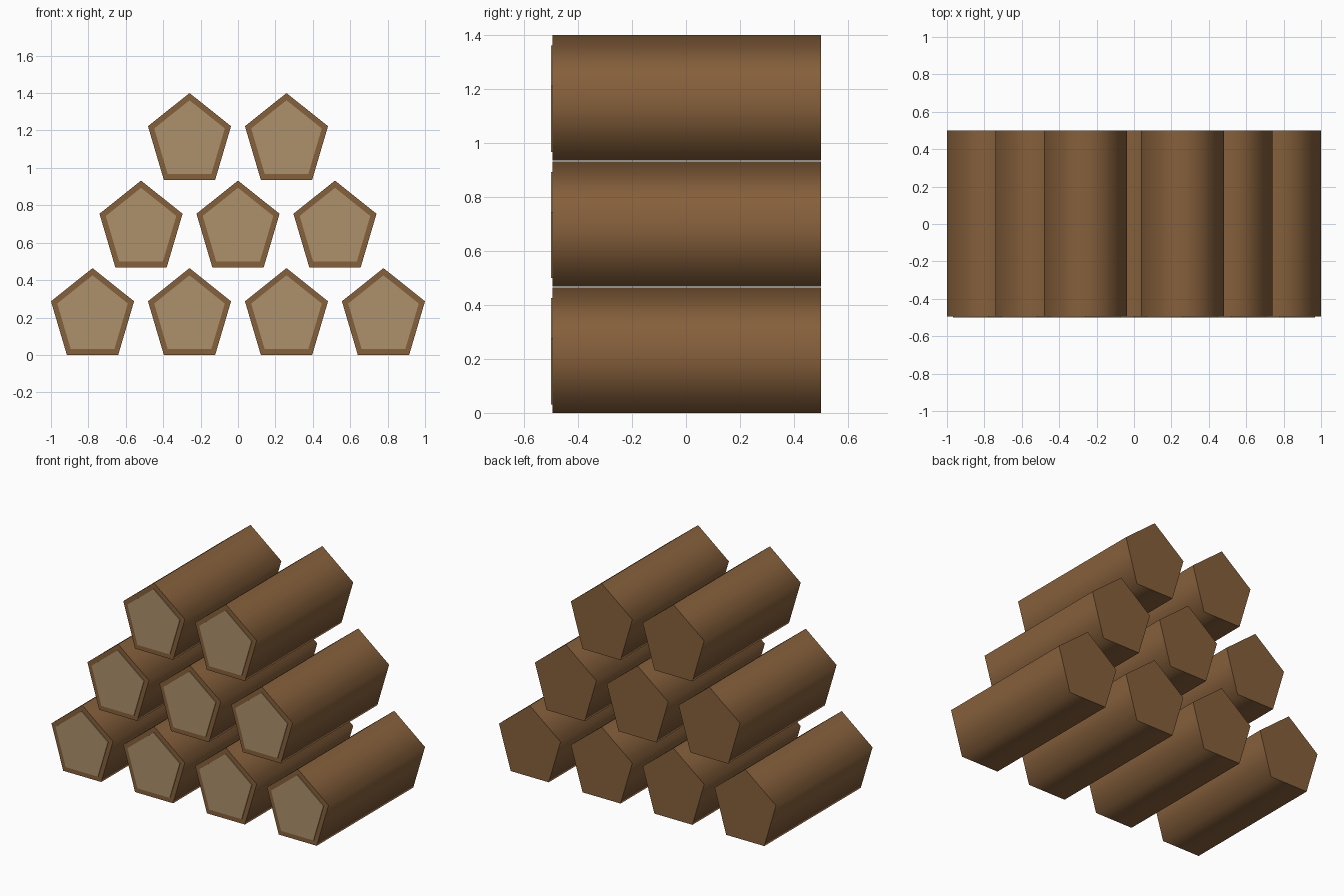
import bpy, bmesh, math

if "Cube" in bpy.data.objects:
    bpy.data.objects.remove(bpy.data.objects["Cube"])

RX, RZ = 0.2335, 0.2565          # pentagon radii (slightly taller than wide)
BASE = RZ * math.cos(math.pi / 5)  # centre height above the flat underside
PITCH_X, PITCH_Z = 0.5185, 0.468
FRONT, BACK, CUT = -0.495, 0.5, -0.5


def material(name, rgb):
    m = bpy.data.materials.new(name)
    m.diffuse_color = (*rgb, 1)
    m.use_nodes = True
    m.node_tree.nodes["Principled BSDF"].inputs["Base Color"].default_value = m.diffuse_color
    return m


bark = material("bark_brown", (0.235, 0.115, 0.044))
wood = material("cut_wood_tan", (0.42, 0.285, 0.15))


def prism(name, x, z, scale, y0, y1, mat, smooth):
    """Five-sided bar along y, point upwards, with flat end caps."""
    bm = bmesh.new()
    rings = []
    for y in (y0, y1):
        rings.append([bm.verts.new((x + scale * RX * math.sin(a), y, z + scale * RZ * math.cos(a)))
                      for a in (i * math.tau / 5 for i in range(5))])
    for i in range(5):
        j = (i + 1) % 5
        side = bm.faces.new((rings[0][i], rings[0][j], rings[1][j], rings[1][i]))
        side.smooth = smooth
    for ring in rings:
        bm.faces.new(ring)
    bmesh.ops.recalc_face_normals(bm, faces=bm.faces[:])
    me = bpy.data.meshes.new(name)
    bm.to_mesh(me)
    bm.free()
    me.materials.append(mat)
    ob = bpy.data.objects.new(name, me)
    bpy.context.collection.objects.link(ob)


# Stack of rows: four, three, two logs, each with a pale cut face at the front
for row, count in enumerate((4, 3, 2)):
    for i in range(count):
        x = (i - (count - 1) / 2) * PITCH_X
        z = BASE + row * PITCH_Z
        prism(f"log_{row}_{i}", x, z, 1.0, FRONT, BACK, bark, True)
        prism(f"cut_face_{row}_{i}", x, z, 0.85, CUT, FRONT, wood, False)
